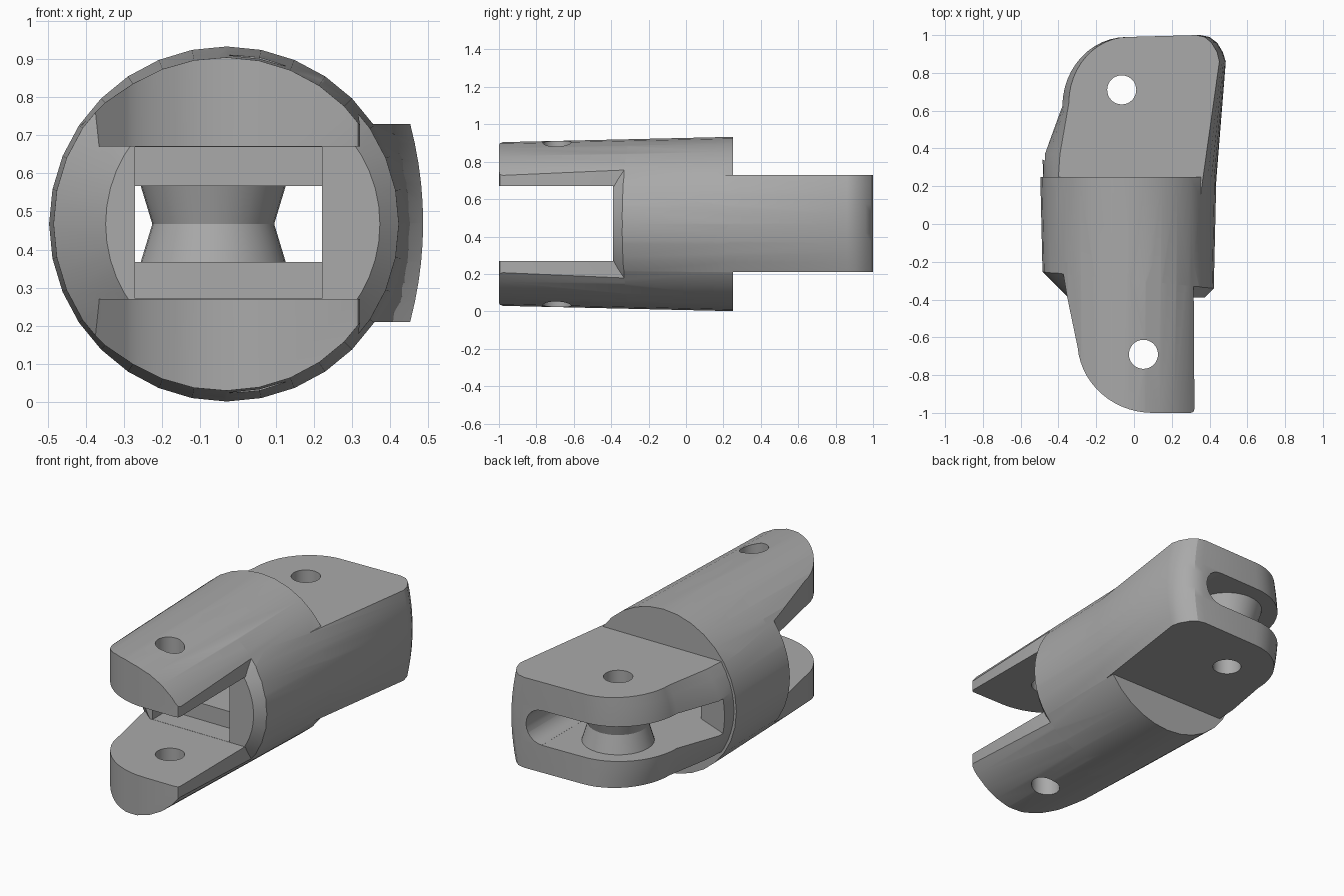
import bpy, bmesh
from math import sin, cos, radians, pi

if "Cube" in bpy.data.objects:
    bpy.data.objects.remove(bpy.data.objects["Cube"])

grey = bpy.data.materials.new("plain grey")
grey.use_nodes = True
colour = (0.4, 0.4, 0.4, 1)
grey.diffuse_color = colour
grey.node_tree.nodes["Principled BSDF"].inputs["Base Color"].default_value = colour

MID = 0.467   # height of the long axis


def loft(name, rings):
    """Closed solid skinned through matching rings of points."""
    bm = bmesh.new()
    loops = [[bm.verts.new(p) for p in ring] for ring in rings]
    n = len(loops[0])
    for a, b in zip(loops, loops[1:]):
        for i in range(n):
            j = (i + 1) % n
            bm.faces.new((a[i], a[j], b[j], b[i]))
    bm.faces.new(loops[0])
    bm.faces.new(loops[-1])
    bmesh.ops.recalc_face_normals(bm, faces=bm.faces)
    mesh = bpy.data.meshes.new(name)
    bm.to_mesh(mesh)
    bm.free()
    mesh.materials.append(grey)
    obj = bpy.data.objects.new(name, mesh)
    bpy.context.collection.objects.link(obj)
    return obj


def prism(name, outline, low, high):
    return loft(name, [[(x, y, z) for x, y in outline] for z in (low, high)])


def box(name, x0, x1, y0, y1, z0, z1):
    return prism(name, [(x0, y0), (x1, y0), (x1, y1), (x0, y1)], z0, z1)


def arc(cx, cy, rx, ry, start, end, n):
    steps = [radians(start + (end - start) * i / n) for i in range(n + 1)]
    return [(cx + rx * cos(a), cy + ry * sin(a)) for a in steps]


def round_y(name, cx, profile, n=32):
    """Round solid along y from (y, radius) pairs."""
    return loft(name, [[(x, y, z) for x, z in arc(cx, MID, r, r, 0, 360, n)[:-1]]
                       for y, r in profile])


def round_z(name, cx, cy, profile, n=32):
    return loft(name, [[(x, y, z) for x, y in arc(cx, cy, r, r, 0, 360, n)[:-1]]
                       for z, r in profile])


def combine(obj, other, operation):
    mod = obj.modifiers.new("combine", "BOOLEAN")
    mod.operation = operation
    mod.solver = "EXACT"
    mod.object = other
    bpy.ops.object.select_all(action="DESELECT")
    bpy.context.view_layer.objects.active = obj
    obj.select_set(True)
    bpy.ops.object.modifier_apply(modifier=mod.name)
    bpy.data.objects.remove(other)


def taper():
    return round_y("tapered_tube", -0.03, [(-1.05, 0.436), (0.25, 0.466)])


# Front fork: two prongs shaped from the tapered tube
fork = taper()
fork_plan = ([(-0.385, -0.2), (-0.355, -0.38)]
             + arc(0.1, -0.62, 0.4, 0.38, 185, 270, 14)
             + [(0.3, -1), (0.315, -0.995), (0.32, -0.98), (0.315, -0.2)])
combine(fork, prism("fork_plan", fork_plan, -0.2, 1.2), "INTERSECT")
combine(fork, box("fork_gap", -1, 1, -1.2, -0.3, 0.27, 0.67), "DIFFERENCE")

# Barrel with a bevelled front shoulder
barrel = taper()
combine(barrel, round_y("shoulder", 0.0125,
                        [(-0.39, 0.36), (-0.19, 0.56), (0.4, 0.56)], 48), "INTERSECT")

# Rear knuckle: slab with bulging sides
middle = ([(-0.475, 0.1), (-0.485, 0.37)] + arc(-0.04, 0.62, 0.345, 0.37, 180, 90, 12)
          + [(0.35, 1), (0.4, 0.99), (0.44, 0.96), (0.47, 0.91), (0.486, 0.86), (0.425, 0.1)])
edge = ([(-0.41, 0.1), (-0.392, 0.37)] + arc(-0.03, 0.64, 0.315, 0.35, 180, 90, 12)
        + [(0.33, 1), (0.375, 0.99), (0.41, 0.96), (0.44, 0.91), (0.452, 0.86), (0.345, 0.1)])
rings = []
for i in range(11):
    t = i / 5 - 1
    rings.append([(a + (c - a) * t * t, b + (d - b) * t * t, MID + 0.003 + 0.26 * t)
                  for (a, b), (c, d) in zip(middle, edge)])
knuckle = loft("knuckle", rings)

body = barrel
body.name = "finger_joint"
combine(body, fork, "UNION")
combine(body, knuckle, "UNION")

# Pocket behind the fork and the slot running through to the rear
combine(body, box("pocket", -0.27, 0.22, -0.5, -0.25, 0.271, 0.669), "DIFFERENCE")
slot_plan = [(-0.27, -0.35), (0.22, -0.35), (0.22, 1.2), (-0.6, 1.2), (-0.6, 0.39), (-0.27, 0.25)]
combine(body, prism("slot", slot_plan, 0.367, 0.567), "DIFFERENCE")
combine(body, round_y("slot_end", 0.22, [(0.0, 0.03), (0.12, 0.0995), (1.2, 0.0995)], 24),
        "DIFFERENCE")

# Waisted spool in the rear slot
combine(body, round_z("spool", -0.065, 0.71,
                      [(0.355, 0.194), (MID, 0.16), (0.579, 0.194)]), "UNION")

# Pin holes
for x, y in ((0.05, -0.69), (-0.065, 0.71)):
    combine(body, round_z("pin_hole", x, y, [(-0.2, 0.077), (1.2, 0.077)]), "DIFFERENCE")

bpy.ops.object.select_all(action="DESELECT")
bpy.context.view_layer.objects.active = body
body.select_set(True)
bpy.ops.object.shade_smooth_by_angle(angle=pi / 7)
